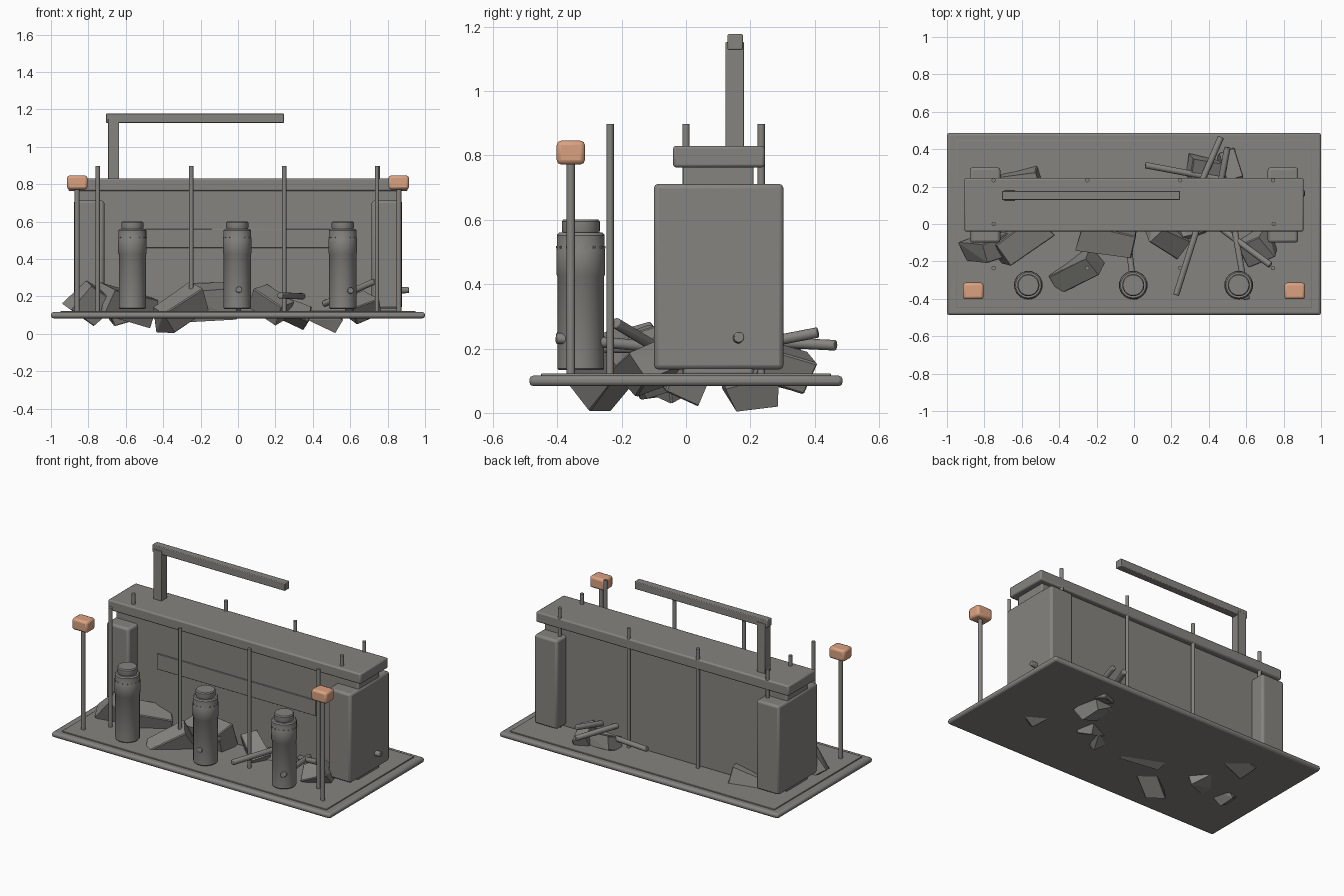
import bpy, bmesh, math, random
from mathutils import Vector, Matrix, Euler

if "Cube" in bpy.data.objects:
    bpy.data.objects.remove(bpy.data.objects["Cube"])

random.seed(4)


def material(name, rgb):
    m = bpy.data.materials.new(name)
    m.diffuse_color = (*rgb, 1)
    m.use_nodes = True
    m.node_tree.nodes["Principled BSDF"].inputs["Base Color"].default_value = m.diffuse_color
    return m


grey = material("concrete_grey", (0.235, 0.23, 0.215))
orange = material("lamp_orange", (0.70, 0.36, 0.22))


def finish(bm, name, mat=grey, bevel=0, smooth=True, segments=2):
    bmesh.ops.recalc_face_normals(bm, faces=bm.faces)
    me = bpy.data.meshes.new(name)
    bm.to_mesh(me)
    bm.free()
    ob = bpy.data.objects.new(name, me)
    bpy.context.collection.objects.link(ob)
    me.materials.append(mat)
    if bevel:
        mod = ob.modifiers.new("edge", 'BEVEL')
        mod.width = bevel
        mod.segments = segments
        mod.limit_method = 'ANGLE'
    if smooth:
        bpy.ops.object.select_all(action='DESELECT')
        ob.select_set(True)
        bpy.context.view_layer.objects.active = ob
        bpy.ops.object.shade_smooth_by_angle(angle=math.radians(35))
    return ob


def box(name, x, y, z, bevel=0.0, mat=grey):
    """Box from (min, max) ranges."""
    bm = bmesh.new()
    bmesh.ops.create_cube(bm, size=1)
    for v in bm.verts:
        v.co = [(a + b) / 2 + c * (b - a) for (a, b), c in zip((x, y, z), v.co)]
    return finish(bm, name, mat, bevel)


def rod(name, a, b, r, sides=12, bevel=0.0):
    """Cylinder between two points."""
    a, b = Vector(a), Vector(b)
    d = b - a
    bm = bmesh.new()
    m = Matrix.Translation((a + b) / 2) @ d.to_track_quat('Z', 'Y').to_matrix().to_4x4()
    bmesh.ops.create_cone(bm, cap_ends=True, segments=sides, radius1=r, radius2=r,
                          depth=d.length, matrix=m)
    return finish(bm, name, grey, bevel)


def lathe(name, x, y, profile, sides=32):
    bm = bmesh.new()
    rings = [[bm.verts.new((x + r * math.cos(2 * math.pi * i / sides),
                            y + r * math.sin(2 * math.pi * i / sides), z))
              for i in range(sides)] for r, z in profile]
    for lo, hi in zip(rings, rings[1:]):
        for i in range(sides):
            j = (i + 1) % sides
            bm.faces.new((lo[i], lo[j], hi[j], hi[i]))
    bm.faces.new(rings[0])
    bm.faces.new(rings[-1])
    return finish(bm, name)


def rubble(loc, size, rot):
    """Irregular broken chunk: jittered block, hulled and bevelled."""
    bm = bmesh.new()
    bmesh.ops.create_cube(bm, size=1)
    turn = Euler([math.radians(a) for a in rot]).to_matrix()
    for v in bm.verts:
        p = Vector([c * s * random.uniform(0.72, 1.05) for c, s in zip(v.co, size)])
        v.co = turn @ p + Vector(loc)
        v.co.z = max(v.co.z, 0.004)
    bmesh.ops.convex_hull(bm, input=bm.verts)
    bmesh.ops.dissolve_limit(bm, angle_limit=math.radians(8),
                             verts=bm.verts, edges=bm.edges)
    finish(bm, "rubble_chunk", grey, 0.005, False, 1)


# Base slab with raised inner plate
box("base_slab", (-1, 1), (-0.487, 0.487), (0.083, 0.116), 0.013)
box("base_plate", (-0.95, 0.95), (-0.45, 0.45), (0.11, 0.123), 0.003)

# Wall, front panel and cap beam
box("wall", (-0.87, 0.87), (-0.01, 0.21), (0.118, 0.77), 0.008)
box("wall_panel", (-0.57, 0.57), (-0.018, 0.0), (0.46, 0.56), 0.002)
box("cap_beam", (-0.907, 0.907), (-0.04, 0.245), (0.763, 0.83), 0.009)

# End pillars and lamps on poles
for s in (-1, 1):
    box("end_pillar", sorted((s * 0.715, s * 0.878)), (-0.10, 0.303), (0.135, 0.712), 0.014)
    rod("lamp_pole", (s * 0.86, -0.358, 0.115), (s * 0.86, -0.358, 0.79), 0.013, 16)
    box("lamp_head", sorted((s * 0.804, s * 0.914)), (-0.402, -0.314), (0.772, 0.846),
        0.014, orange)

# Reinforcing bars
for x in (-0.75, -0.25, 0.247, 0.743):
    for y in (-0.236, 0.234):
        rod("rebar", (x, y, 0.115), (x, y, 0.897), 0.0115)
for x in (-0.75, 0.747):
    rod("rebar", (x, 0, 0.115), (x, 0, 0.897), 0.0115)

# Crane column and arm
box("crane_column", (-0.694, -0.635), (0.123, 0.181), (0.82, 1.152), 0.003)
box("crane_arm", (-0.706, 0.246), (0.129, 0.177), (1.128, 1.177), 0.004)

# Canisters with collar, neck and rivets
profile = [(0.068, 0.133), (0.0725, 0.138), (0.0725, 0.425), (0.076, 0.43), (0.076, 0.505),
           (0.0745, 0.51), (0.0745, 0.552), (0.068, 0.56), (0.057, 0.56),
           (0.059, 0.566), (0.059, 0.594), (0.054, 0.601)]
for x in (-0.565, -0.004, 0.56):
    lathe("canister", x, -0.327, profile)
    bm = bmesh.new()
    for i in range(16):
        a = 2 * math.pi * (i + 0.5) / 16
        m = Matrix.Translation((x + 0.0745 * math.cos(a), -0.327 + 0.0745 * math.sin(a), 0.515))
        bmesh.ops.create_cube(bm, size=0.007, matrix=m @ Matrix.Rotation(a, 4, 'Z'))
    finish(bm, "canister_rivets", smooth=False)

# Loose bars among the rubble
loose = [((0.06, 0.315, 0.19), (0.54, 0.225, 0.16)),
         ((0.465, 0.465, 0.21), (0.29, 0.06, 0.23)),
         ((0.50, 0.41, 0.25), (0.44, 0.10, 0.19)),
         ((0.345, 0.0, 0.20), (0.225, -0.38, 0.205)),
         ((0.46, -0.02, 0.16), (0.73, -0.22, 0.28)),
         ((-0.035, -0.06, 0.20), (0.006, -0.403, 0.236)),
         ((0.54, -0.04, 0.20), (0.603, -0.403, 0.232)),
         ((0.70, 0.15, 0.22), (0.913, 0.165, 0.235))]
for a, b in loose:
    rod("loose_bar", a, b, 0.017, 12, 0.004)

# Broken chunks: location, size, tilt
for loc, size, rot in [
        ((-0.79, -0.13, 0.16), (0.20, 0.13, 0.20), (20, 35, 25)),
        ((-0.60, -0.08, 0.16), (0.30, 0.16, 0.17), (15, 12, 35)),
        ((-0.31, -0.245, 0.135), (0.30, 0.13, 0.17), (18, -32, 28)),
        ((-0.14, -0.07, 0.17), (0.31, 0.15, 0.20), (20, -8, -12)),
        ((0.17, -0.07, 0.16), (0.23, 0.13, 0.14), (20, 35, -30)),
        ((0.30, -0.02, 0.11), (0.18, 0.12, 0.10), (-15, 20, 20)),
        ((0.66, -0.12, 0.14), (0.16, 0.14, 0.13), (25, -25, 20)),
        ((0.46, 0.20, 0.085), (0.17, 0.17, 0.10), (12, 25, 10)),
        ((0.40, 0.28, 0.14), (0.25, 0.14, 0.10), (20, 8, -12)),
        ((0.51, 0.30, 0.14), (0.10, 0.19, 0.13), (-15, 10, 15)),
        ((-0.60, 0.22, 0.13), (0.22, 0.13, 0.13), (15, -15, 10))]:
    rubble(loc, size, rot)
